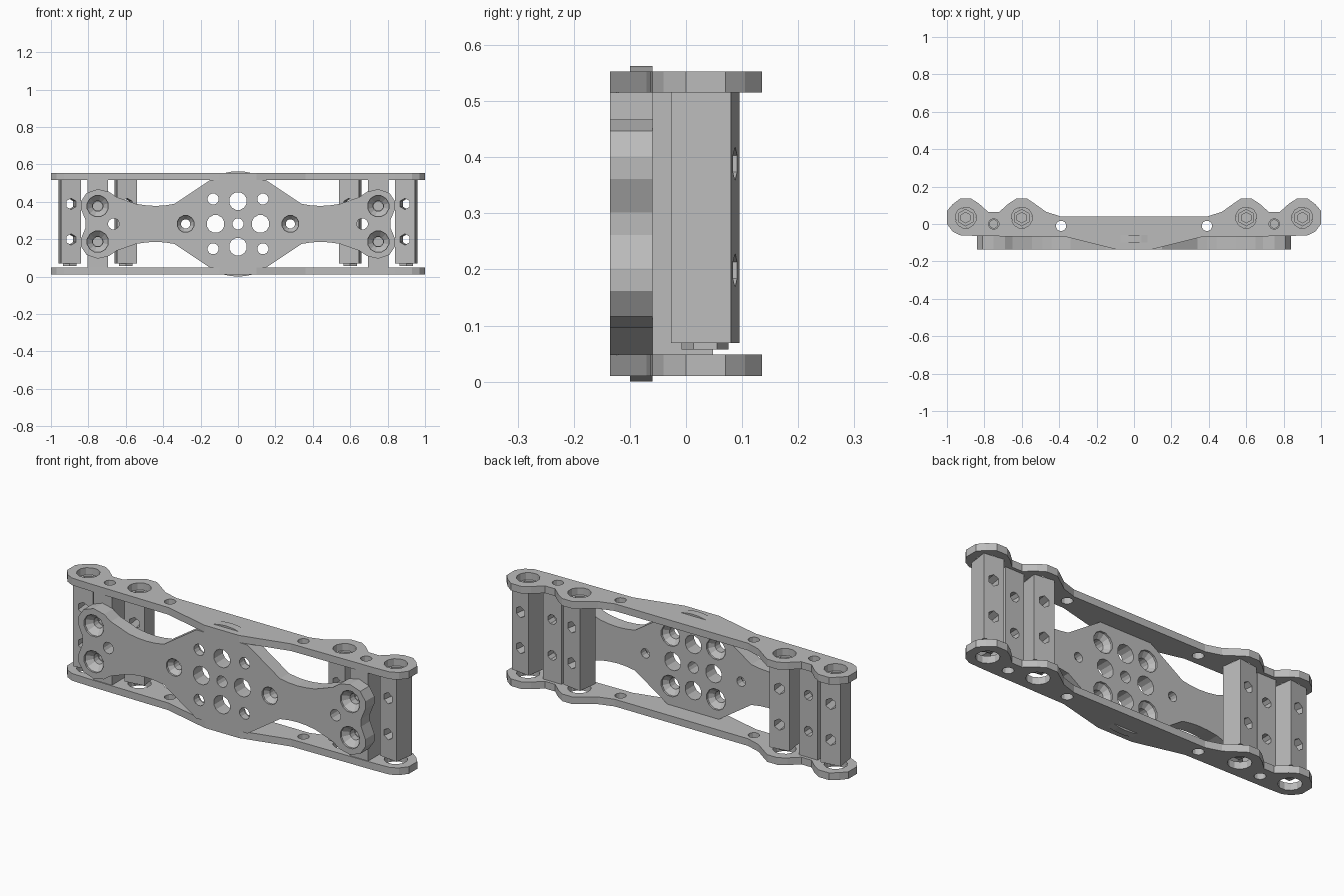
import bpy, bmesh, math
from mathutils import Vector, Matrix

cube = bpy.data.objects.get("Cube")
if cube:
    bpy.data.objects.remove(cube, do_unlink=True)

metal = bpy.data.materials.new("grey metal")
metal.use_nodes = True
metal.diffuse_color = (0.5, 0.5, 0.5, 1)
metal.node_tree.nodes["Principled BSDF"].inputs["Base Color"].default_value = (0.5, 0.5, 0.5, 1)

MID = 0.2815                      # mid height of the frame
POST_X, POST_Y = (0.6, 0.9), 0.034
SCREW = 0.095                     # screw offset above and below mid height
BACK, DOWN, FRONT = Vector((0, 1, 0)), Vector((0, 0, -1)), Vector((0, -1, 0))


def make(name, bm):
    bmesh.ops.recalc_face_normals(bm, faces=bm.faces)
    mesh = bpy.data.meshes.new(name)
    bm.to_mesh(mesh)
    bm.free()
    mesh.materials.append(metal)
    ob = bpy.data.objects.new(name, mesh)
    bpy.context.collection.objects.link(ob)
    return ob


def prism(name, outline, start, depth):
    """Extrude a closed outline of 3D points."""
    bm = bmesh.new()
    face = bm.faces.new([bm.verts.new(Vector(p) + start) for p in outline])
    top = bmesh.ops.extrude_face_region(bm, geom=[face])["geom"]
    bmesh.ops.translate(bm, verts=[v for v in top if isinstance(v, bmesh.types.BMVert)], vec=depth)
    return make(name, bm)


def drill(bm, pos, axis, steps, sides=12):
    """Add a stepped round tool: steps are (distance along axis, radius)."""
    turn = axis.to_track_quat('Z', 'Y')
    rings = []
    for d, r in steps:
        angles = [2 * math.pi * (i + 0.5) / sides for i in range(sides)]
        rings.append([bm.verts.new(Vector(pos) + turn @ Vector((r * math.cos(a), r * math.sin(a), d)))
                      for a in angles])
    bm.faces.new(rings[0])
    bm.faces.new(rings[-1])
    for low, high in zip(rings, rings[1:]):
        for i in range(sides):
            j = (i + 1) % sides
            bm.faces.new((low[i], low[j], high[j], high[i]))


def cut(ob, bm):
    """Subtract the tools from a part and keep the result."""
    tool = make("cutter", bm)
    mod = ob.modifiers.new("holes", 'BOOLEAN')
    mod.object, mod.solver = tool, 'EXACT'
    dg = bpy.context.evaluated_depsgraph_get()
    mesh = bpy.data.meshes.new_from_object(ob.evaluated_get(dg))
    ob.modifiers.clear()
    ob.data = mesh
    bpy.data.objects.remove(tool, do_unlink=True)


def mirrored(half):
    return half + [(-x, y) for x, y in reversed(half)]


# Upper and lower side plates
side_half = [(0.1, -0.135), (0.36, -0.07), (0.84, -0.064), (0.93, -0.06), (0.97, -0.04),
             (1, 0), (1, 0.07), (0.97, 0.105), (0.93, 0.135), (0.87, 0.135), (0.83, 0.11),
             (0.78, 0.065), (0.72, 0.065), (0.67, 0.11), (0.63, 0.135), (0.57, 0.135),
             (0.54, 0.115), (0.47, 0.065), (0.39, 0.04)]
for name, z in (("lower_side_plate", 0.01), ("upper_side_plate", 0.515)):
    plate = prism(name, [(x, y, 0) for x, y in mirrored(side_half)],
                  Vector((0, 0, z)), Vector((0, 0, 0.038)))
    tools = bmesh.new()
    for s in (-1, 1):
        holes = [(x, POST_Y, 0.057) for x in POST_X] + [(0.75, 0, 0.028), (0.39, -0.01, 0.028)]
        for x, y, r in holes:
            drill(tools, (s * x, y, z + 0.1), DOWN, [(0, r), (0.2, r)])
    cut(plate, tools)

# Front plate with a wide hub and two-lobed ends
top_half = [(0.15, 0.234), (0.34, 0.107), (0.39, 0.099), (0.44, 0.096), (0.49, 0.099),
            (0.545, 0.107), (0.65, 0.144), (0.69, 0.172), (0.75, 0.186), (0.81, 0.165),
            (0.84, 0.12), (0.84, 0.08), (0.815, 0.02)]
right = top_half + [(x, -z) for x, z in reversed(top_half)]
front = prism("front_plate", [(x, 0, z) for x, z in mirrored(right)],
              Vector((0, -0.135, MID)), Vector((0, 0.075, 0)))
tools = bmesh.new()


def front_hole(x, z, r):
    drill(tools, (x, -0.2, MID + z), BACK, [(0, r), (0.2, r)])


front_hole(0, 0, 0.03)
for s in (-1, 1):
    front_hole(s * 0.12, 0, 0.048)
    front_hole(0, s * 0.122, 0.048)
    front_hole(s * 0.665, 0, 0.03)
    drill(tools, (s * 0.28, -0.2, MID), BACK, [(0, 0.046), (0.075, 0.046), (0.1, 0.025), (0.2, 0.025)])
    for t in (-1, 1):
        drill(tools, (s * 0.133, 0, MID + t * 0.133), FRONT,
              [(0, 0.056), (0.07, 0.056), (0.095, 0.03), (0.2, 0.03)])
        drill(tools, (s * 0.75, -0.2, MID + t * SCREW), BACK,
              [(0, 0.058), (0.075, 0.058), (0.105, 0.028), (0.2, 0.028)])
cut(front, tools)

# Rounded locating tabs standing through the side plates
for name, s in (("lower_tab", -1), ("upper_tab", 1)):
    arc = [(0.2815 * math.sin(a), 0, s * 0.2815 * math.cos(a))
           for a in (math.radians(-32 + 8 * i) for i in range(9))]
    prism(name, arc, Vector((0, -0.1, MID)), Vector((0, 0.04, 0)))


def post(name, x, y, z0, z1, spin):
    h = 0.054
    base = Matrix.Rotation(spin, 3, 'Z')
    square = [base @ Vector(p) for p in ((-h, -h, 0), (h, -h, 0), (h, h, 0), (-h, h, 0))]
    return prism(name, square, Vector((x, y, z0)), Vector((0, 0, z1 - z0)))


for side, s in (("left", 1), ("right", -1)):
    # Slightly turned posts, drilled from back to front, with a socket on top
    for label, x in zip(("inner", "outer"), POST_X):
        spin = math.radians(-8 * s)
        ob = post(f"{side}_{label}_post", s * x, POST_Y, 0.069, 0.515, spin)
        tools = bmesh.new()
        drill(tools, (s * x, POST_Y, 0.6), DOWN,
              [(0, 0.044), (0.11, 0.044), (0.1101, 0.028), (0.15, 0.028)], 6)
        axis = Matrix.Rotation(spin, 3, 'Z') @ BACK
        for t in (-1, 1):
            start = Vector((s * x, POST_Y, MID + 0.012 + t * SCREW)) - axis * 0.1
            drill(tools, start, axis, [(0, 0.03), (0.2, 0.03)], 6)
        cut(ob, tools)
        boss = bmesh.new()
        drill(boss, (s * x, POST_Y, 0.0695), DOWN, [(0, 0.042), (0.0125, 0.042)], 6)
        make(f"{side}_{label}_post_boss", boss)

    # Straight middle post that carries the front plate
    ob = post(f"{side}_middle_post", s * 0.75, -0.006, 0.048, 0.515, 0)
    tools = bmesh.new()
    drill(tools, (s * 0.75, 0, 0.6), DOWN, [(0, 0.022), (0.13, 0.022)])
    for t in (-1, 1):
        z = MID + t * SCREW
        drill(tools, (s * 0.75, 0.1, z), FRONT, [(0, 0.026), (0.1, 0.026)], 8)
        drill(tools, (s * 0.75, -0.1, z), BACK, [(0, 0.026), (0.08, 0.026)], 8)
    cut(ob, tools)
